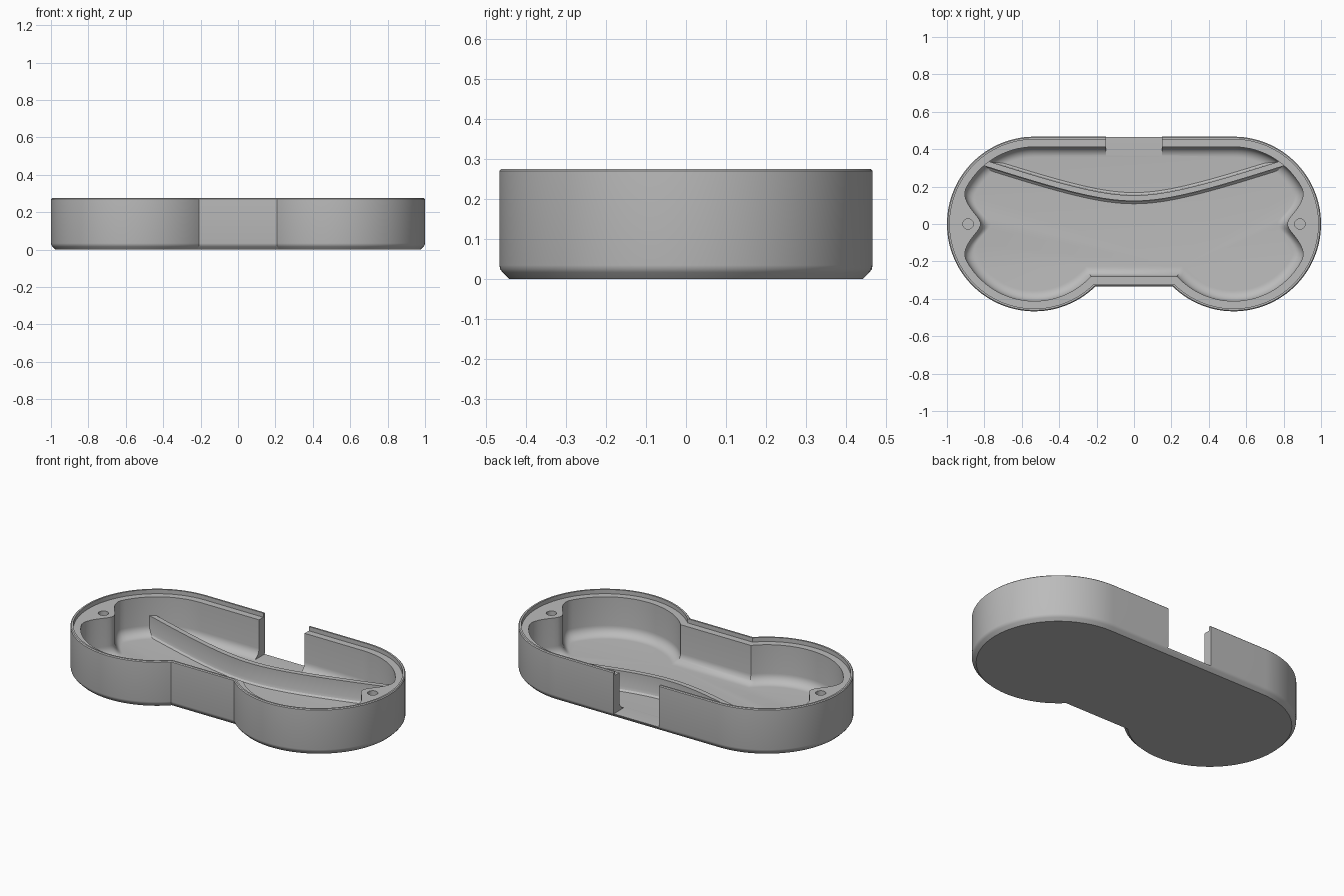
import bpy, bmesh, math

cube = bpy.data.objects.get("Cube")
if cube:
    bpy.data.objects.remove(cube, do_unlink=True)

LOBE_X, LOBE_R, FRONT_Y = 0.533, 0.467, 0.335
HEIGHT, LEDGE, FLOOR = 0.275, 0.25, 0.025
ARC_STEPS = 72

grey = bpy.data.materials.new("plain grey")
grey.use_nodes = True
grey.diffuse_color = (0.5, 0.5, 0.5, 1)
grey.node_tree.nodes["Principled BSDF"].inputs["Base Color"].default_value = (0.5, 0.5, 0.5, 1)


def make_object(name, bm):
    bmesh.ops.recalc_face_normals(bm, faces=bm.faces)
    mesh = bpy.data.meshes.new(name)
    bm.to_mesh(mesh)
    bm.free()
    obj = bpy.data.objects.new(name, mesh)
    bpy.context.collection.objects.link(obj)
    mesh.materials.append(grey)
    return obj


def activate(obj):
    bpy.ops.object.select_all(action='DESELECT')
    obj.select_set(True)
    bpy.context.view_layer.objects.active = obj


def smooth(obj):
    activate(obj)
    bpy.ops.object.shade_smooth_by_angle(angle=math.radians(30))


def outline(inset, boss=0.0):
    """Two round lobes, straight back, recessed front; boss dents the ends."""
    radius, front = LOBE_R - inset, FRONT_Y - inset
    end = -math.pi + math.asin(front / radius)
    half = []
    for i in range(ARC_STEPS + 1):
        a = math.pi / 2 + (end - math.pi / 2) * i / ARC_STEPS
        r = radius
        if abs(a) < 0.48:
            r -= boss * math.cos(a / 0.48 * math.pi / 2) ** 2
        half.append((LOBE_X + r * math.cos(a), r * math.sin(a)))
    return half + [(-x, y) for x, y in reversed(half)]


def loft(bm, loops, closed=True):
    rings = [[bm.verts.new(p) for p in loop] for loop in loops]
    n = len(rings[0])
    for low, high in zip(rings, rings[1:]):
        for i in range(n if closed else n - 1):
            j = (i + 1) % n
            bm.faces.new((low[i], low[j], high[j], high[i]))
    bm.faces.new(rings[0])
    bm.faces.new(rings[-1])


# Tray: outer wall, lip, ledge and filleted cavity in one loft
WALL, BOSS, FILLET = 0.055, 0.125, 0.055
section = [(0.024, 0, 0), (0.008, 0.016, 0), (0.002, 0.024, 0), (0, 0.034, 0),
           (0, HEIGHT - 0.005, 0), (0.005, HEIGHT, 0), (0.015, HEIGHT, 0),
           (0.015, LEDGE, 0), (WALL, LEDGE, BOSS)]
for i in range(9):
    a = math.pi / 2 * i / 8
    section.append((WALL + FILLET * (1 - math.cos(a)),
                    FLOOR + FILLET * (1 - math.sin(a)), BOSS))
bm = bmesh.new()
loft(bm, [[(x, y, z) for x, y in outline(d, b)] for d, z, b in section])
tray = make_object("tray", bm)


def cut(target, bm):
    cutter = make_object("cutter", bm)
    cutter.hide_render = True
    mod = target.modifiers.new("cut", 'BOOLEAN')
    mod.operation, mod.solver, mod.object = 'DIFFERENCE', 'EXACT', cutter
    activate(target)
    bpy.ops.object.modifier_apply(modifier=mod.name)
    bpy.data.objects.remove(cutter, do_unlink=True)


# Opening through the back wall
bm = bmesh.new()
bmesh.ops.create_cube(bm, size=1)
bmesh.ops.scale(bm, vec=(0.3, 0.25, 0.4), verts=bm.verts)
bmesh.ops.translate(bm, vec=(0, 0.475, FLOOR + 0.201), verts=bm.verts)
cut(tray, bm)

# Screw holes in the end bosses
for side in (-1, 1):
    bm = bmesh.new()
    bmesh.ops.create_cone(bm, cap_ends=True, segments=24, radius1=0.028,
                          radius2=0.028, depth=0.2)
    bmesh.ops.translate(bm, vec=(side * 0.887, 0, 0.22), verts=bm.verts)
    cut(tray, bm)
smooth(tray)

# Curved divider with a flared foot
TOP = 0.14
profile = [(-0.03, 0.02), (-0.03, FLOOR), (-0.02, 0.034), (-0.015, 0.05), (-0.015, TOP)]
profile += [(-w, z) for w, z in reversed(profile)]
loops = []
for i in range(49):
    x = -0.81 + 1.62 * i / 48
    root = math.sqrt(x * x + 0.09)
    y, slope = 0.138 + 0.34 * (root - 0.3), 0.34 * x / root
    length = math.hypot(1, slope)
    loops.append([(x - w * slope / length, y + w / length, z) for w, z in profile])
bm = bmesh.new()
loft(bm, loops)
smooth(make_object("divider", bm))
